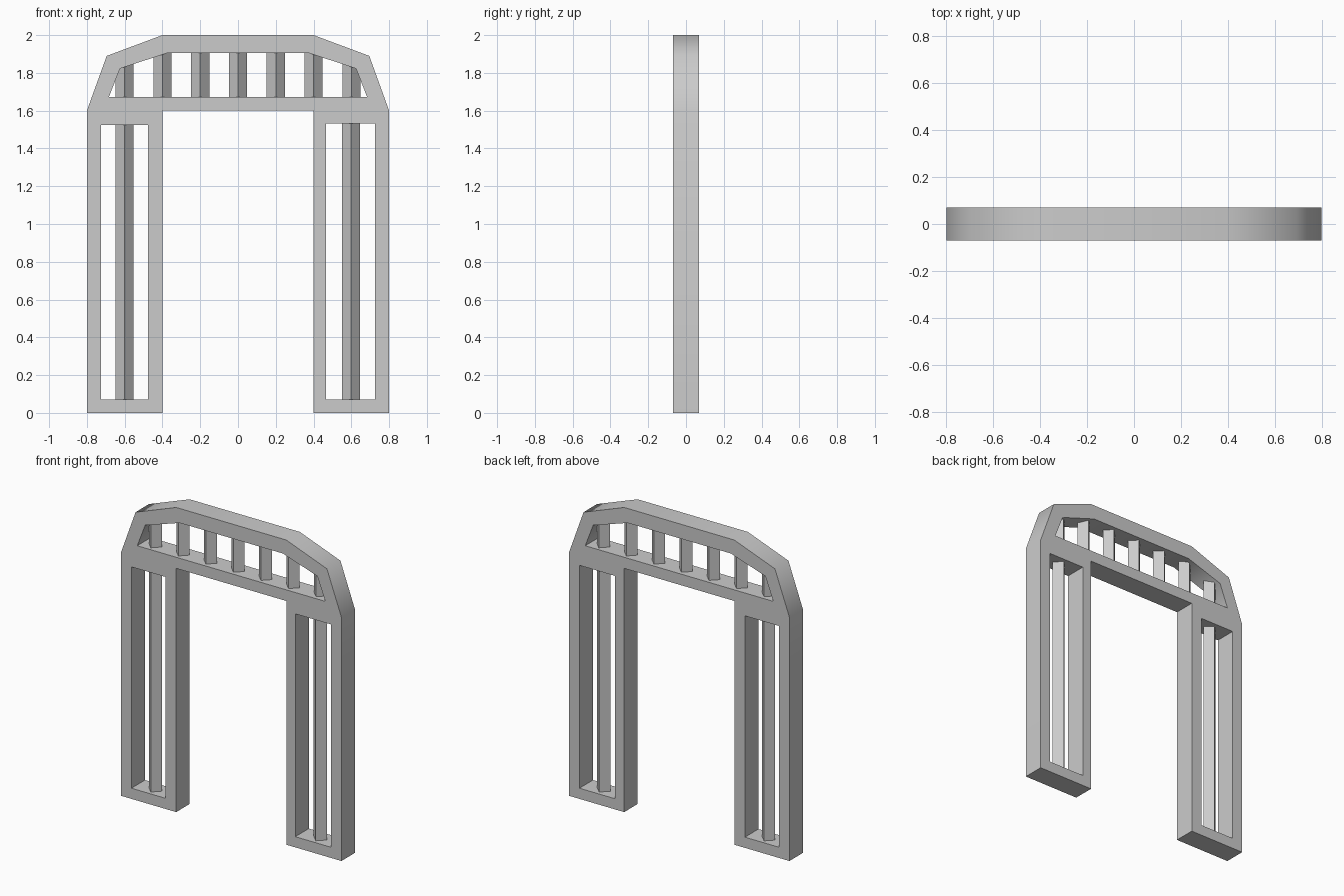
import bpy, bmesh, math

old = bpy.data.objects.get("Cube")
if old:
    bpy.data.objects.remove(old, do_unlink=True)

GREY = (0.6, 0.6, 0.6, 1.0)
mat = bpy.data.materials.new("plain grey")
mat.use_nodes = True
mat.diffuse_color = GREY
mat.node_tree.nodes["Principled BSDF"].inputs["Base Color"].default_value = GREY

HALF_DEPTH = 0.07
POST_RADIUS = 0.048


def activate(obj):
    bpy.ops.object.select_all(action='DESELECT')
    obj.select_set(True)
    bpy.context.view_layer.objects.active = obj


def mirrored(half):
    """Complete a right-hand outline with its mirror image."""
    return half + [(-x, z) for x, z in reversed(half)]


def rectangle(x0, x1, z0, z1):
    return [(x0, z0), (x1, z0), (x1, z1), (x0, z1)]


def make_frame(name, loops):
    """Extrude an outline with openings into an upright slab."""
    curve = bpy.data.curves.new(name, 'CURVE')
    curve.dimensions = '2D'
    curve.fill_mode = 'BOTH'
    curve.extrude = HALF_DEPTH
    for loop in loops:
        spline = curve.splines.new('POLY')
        spline.points.add(len(loop) - 1)
        for point, (x, z) in zip(spline.points, loop):
            point.co = (x, z, 0, 1)
        spline.use_cyclic_u = True
    obj = bpy.data.objects.new(name, curve)
    bpy.context.collection.objects.link(obj)
    obj.rotation_euler.x = math.pi / 2
    activate(obj)
    bpy.ops.object.convert(target='MESH')
    obj = bpy.context.object
    bpy.ops.object.transform_apply(location=False, rotation=True, scale=False)
    bm = bmesh.new()
    bm.from_mesh(obj.data)
    bmesh.ops.remove_doubles(bm, verts=bm.verts, dist=0.0005)
    bmesh.ops.recalc_face_normals(bm, faces=bm.faces)
    bm.to_mesh(obj.data)
    bm.free()
    obj.data.materials.clear()
    obj.data.materials.append(mat)
    bpy.ops.object.shade_smooth_by_angle(angle=math.radians(60))


def make_post(name, x, z0, z1):
    """Square bar standing with one edge to the front."""
    bpy.ops.mesh.primitive_cylinder_add(
        vertices=4, radius=POST_RADIUS, depth=z1 - z0,
        location=(x, 0, (z0 + z1) / 2))
    post = bpy.context.object
    post.name = name
    post.data.materials.append(mat)


# Arch frame with two leg openings and one lintel opening
outline = mirrored([(0.4, 1.6), (0.4, 0), (0.8, 0), (0.8, 1.6),
                    (0.695, 1.89), (0.4, 2)])
lintel_opening = mirrored([(0.683, 1.673), (0.625, 1.823), (0.375, 1.905)])
left_opening = rectangle(0.465, 0.725, 0.07, 1.533)
right_opening = rectangle(-0.725, -0.477, 0.07, 1.523)
make_frame("arch_frame", [outline, lintel_opening, left_opening, right_opening])

# Long posts inside the legs
for side, x in (("left", 0.598), ("right", -0.6)):
    make_post(side + "_leg_post", x, 0.04, 1.56)

# Row of short posts inside the lintel
for i in range(-3, 4):
    make_post(f"lintel_post_{i + 4}", i * 0.2, 1.64, 1.86 if abs(i) == 3 else 1.93)
